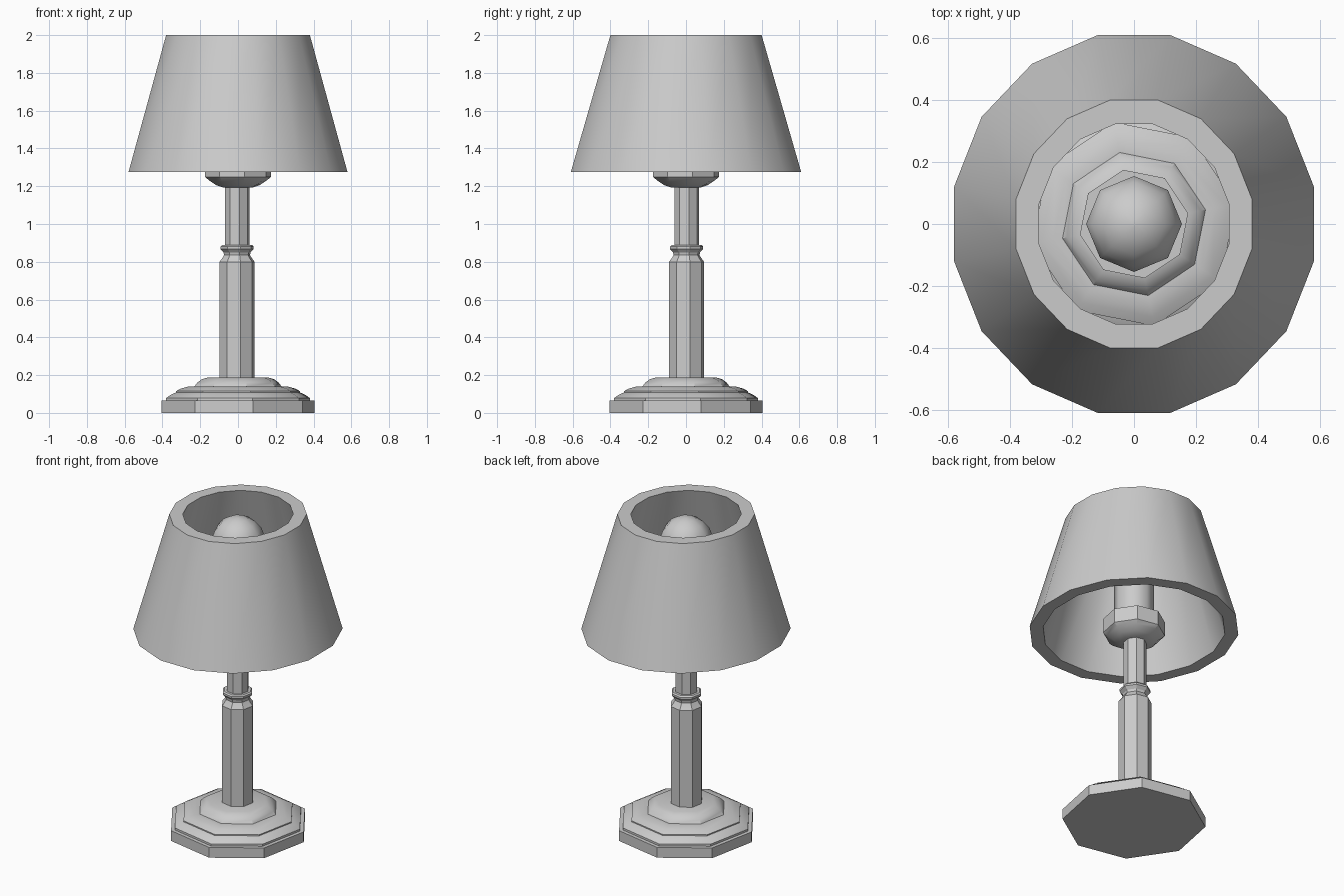
import bpy, math

if "Cube" in bpy.data.objects:
    bpy.data.objects.remove(bpy.data.objects["Cube"])


def lathe(name, profile, sides, turn=0.0, sx=1.0, sy=1.0, at=(0, 0), closed=False, angle=30):
    """Revolve (radius, z) points; open profiles get end caps, closed ones form a hollow ring."""
    verts, faces = [], []
    for r, z in profile:
        for i in range(sides):
            a = math.radians(turn) + math.tau * i / sides
            verts.append((at[0] + sx * r * math.cos(a), at[1] + sy * r * math.sin(a), z))
    n = len(profile)
    for k in range(n if closed else n - 1):
        lo, hi = k * sides, (k + 1) % n * sides
        for i in range(sides):
            j = (i + 1) % sides
            faces.append((lo + i, lo + j, hi + j, hi + i))
    if not closed:
        faces.append(tuple(reversed(range(sides))))
        faces.append(tuple(range((n - 1) * sides, n * sides)))
    mesh = bpy.data.meshes.new(name)
    mesh.from_pydata(verts, [], faces)
    mesh.update()
    ob = bpy.data.objects.new(name, mesh)
    bpy.context.collection.objects.link(ob)
    bpy.ops.object.select_all(action='DESELECT')
    ob.select_set(True)
    bpy.context.view_layer.objects.active = ob
    bpy.ops.object.shade_smooth_by_angle(angle=math.radians(angle))
    return ob


TURN = 11.25

# Stepped octagonal foot
lathe("base", [(0.412, 0), (0.412, 0.065), (0.388, 0.065), (0.388, 0.078),
               (0.365, 0.095), (0.335, 0.108), (0.335, 0.115), (0.305, 0.13),
               (0.265, 0.14), (0.235, 0.14), (0.22, 0.16), (0.195, 0.178),
               (0.165, 0.187)], 8, TURN)

# Octagonal column with a turned collar
lathe("column", [(0.095, 0.17), (0.095, 0.80), (0.085, 0.812), (0.07, 0.835),
                 (0.073, 0.85), (0.09, 0.868), (0.09, 0.88), (0.082, 0.888),
                 (0.066, 0.888), (0.066, 1.21)], 8, TURN, at=(-0.005, 0.003))

# Cup below the bulb
lathe("cup", [(0.08, 1.193), (0.12, 1.207), (0.155, 1.23), (0.178, 1.25),
              (0.178, 1.34)], 8, TURN)

# Socket and bulb in one smooth turned shape
dome = [(0.157 * math.cos(math.radians(a)), 1.825 + 0.157 * math.sin(math.radians(a)))
        for a in (-30, -10, 10, 30, 50, 70, 86)]
lathe("bulb", [(0.116, 1.33), (0.116, 1.62)] + dome, 8, 0, angle=60)

# Thick, slightly oval shade open at both ends
lathe("shade", [(0.591, 1.275), (0.388, 2.0), (0.312, 2.0), (0.515, 1.275)],
      16, TURN, sy=1.052, closed=True)
